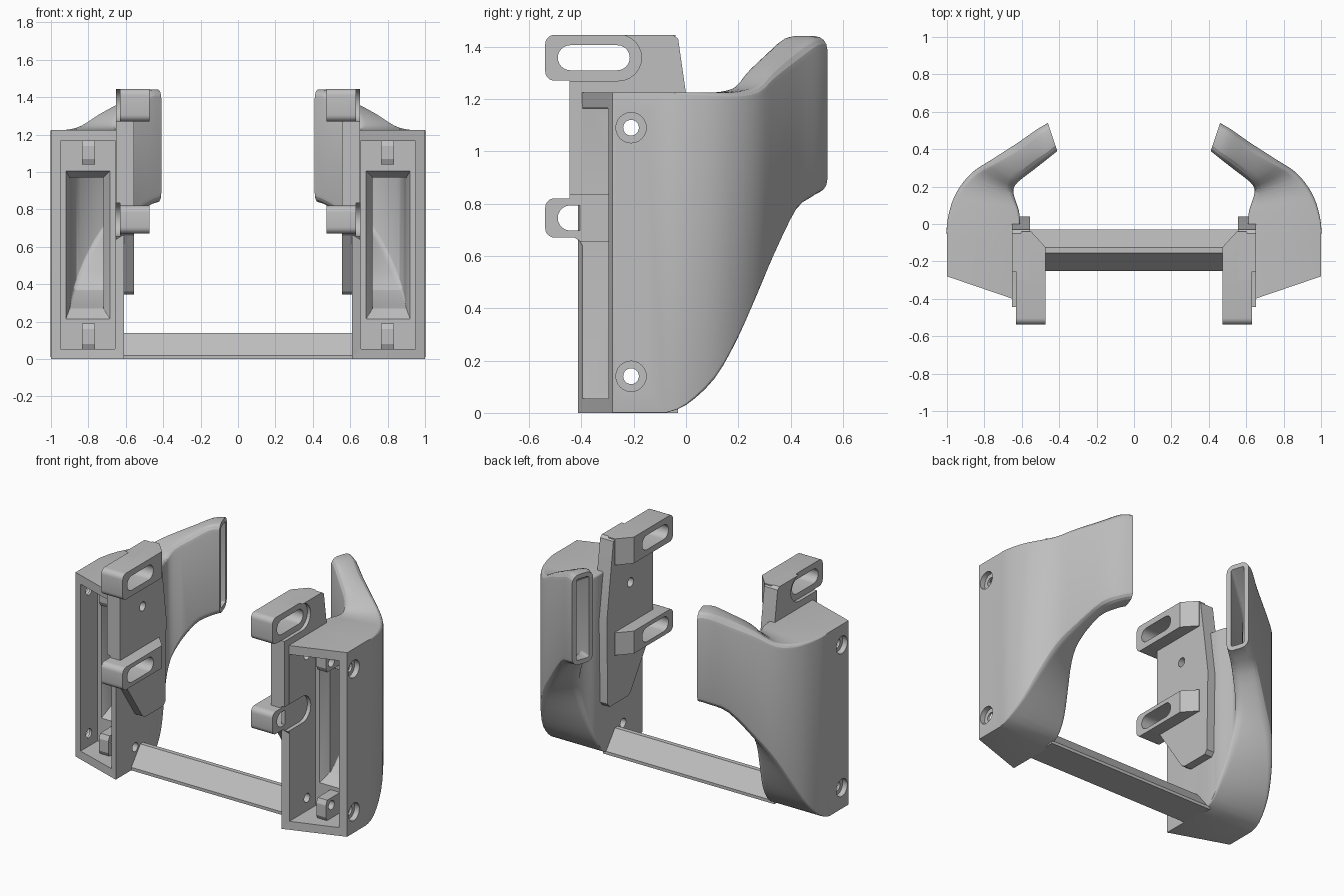
import bpy, bmesh, math
from mathutils import Vector

cube = bpy.data.objects.get("Cube")
if cube:
    bpy.data.objects.remove(cube, do_unlink=True)

grey = bpy.data.materials.new("light_grey_plastic")
grey.use_nodes = True
COLOR = (0.52, 0.52, 0.52, 1)
grey.diffuse_color = COLOR
grey.node_tree.nodes["Principled BSDF"].inputs["Base Color"].default_value = COLOR


def make(name, bm):
    bmesh.ops.recalc_face_normals(bm, faces=bm.faces)
    mesh = bpy.data.meshes.new(name)
    bm.to_mesh(mesh)
    bm.free()
    mesh.materials.append(grey)
    obj = bpy.data.objects.new(name, mesh)
    bpy.context.collection.objects.link(obj)
    return obj


def prism(points, axis, lo, hi):
    """Extrude a closed 2D outline along x (outline in y, z) or z (outline in x, y)."""
    bm = bmesh.new()
    place = (lambda p, d: (d, *p)) if axis == "x" else (lambda p, d: (*p, d))
    a = [bm.verts.new(place(p, lo)) for p in points]
    b = [bm.verts.new(place(p, hi)) for p in points]
    bm.faces.new(a)
    bm.faces.new(b)
    for i in range(len(a)):
        j = (i + 1) % len(a)
        bm.faces.new((a[i], a[j], b[j], b[i]))
    return bm


def stadium(y0, y1, z, r, n=12):
    """Slot outline; a circle when y1 - y0 equals 2r."""
    pts = []
    for cy, start in ((y1 - r, -math.pi / 2), (y0 + r, math.pi / 2)):
        for i in range(n + 1):
            t = start + math.pi * i / n
            pts.append((cy + r * math.cos(t), z + r * math.sin(t)))
    return [p for i, p in enumerate(pts) if math.dist(p, pts[i - 1]) > 1e-4]


def cut(obj, cutters):
    for points, lo, hi in cutters:
        tool = make("cutter", prism(points, "x", lo, hi))
        tool.hide_render = True
        mod = obj.modifiers.new("cut", "BOOLEAN")
        mod.operation, mod.solver, mod.object = "DIFFERENCE", "EXACT", tool
        activate(obj)
        bpy.ops.object.modifier_apply(modifier=mod.name)
        bpy.data.objects.remove(tool, do_unlink=True)


def activate(obj):
    bpy.ops.object.select_all(action="DESELECT")
    obj.select_set(True)
    bpy.context.view_layer.objects.active = obj


def finish(obj, angle=20):
    """Mirror to the other side and smooth the gentle curves."""
    activate(obj)
    mod = obj.modifiers.new("mirror", "MIRROR")
    mod.use_mirror_merge = False
    bpy.ops.object.modifier_apply(modifier=mod.name)
    bpy.ops.object.shade_smooth_by_angle(angle=math.radians(angle))


def smooth_path(rows, steps=3):
    """Catmull-Rom interpolation between section rows."""
    out = []
    for i in range(len(rows) - 1):
        quad = [rows[max(0, min(len(rows) - 1, i + k))] for k in (-1, 0, 1, 2)]
        for s in range(steps):
            t = s / steps
            out.append([b + 0.5 * t * (c - a + t * (2*a - 5*b + 4*c - d + t * (3*(b - c) + d - a)))
                        for a, b, c, d in zip(*quad)])
    return out + [rows[-1]]


def section(row, n=4):
    """Rounded upright rectangle between an inner and an outer wall point."""
    xi, yi, xo, yo, zb, zt, r = row
    inner, outer = Vector((xi, yi, 0)), Vector((xo, yo, 0))
    width = (outer - inner).length
    side = (outer - inner) / width
    r, zb = max(r, 0.002), max(zb, 0)
    pts = []
    for k, (u, z) in enumerate(((width - r, zt - r), (r, zt - r), (r, zb + r), (width - r, zb + r))):
        for i in range(n + 1):
            t = math.pi / 2 * (k + i / n)
            p = inner + side * (u + r * math.cos(t))
            pts.append((p.x, p.y, z + r * math.sin(t)))
    return pts


# Duct sections: inner x, y, outer x, y, bottom, top, corner radius
shell = [
    (.61, -.10, 1.0, -.08, 0, 1.225, 0),
    (.61, 0, 1.0, 0, .03, 1.225, .01),
    (.615, .07, .975, .11, .13, 1.225, .02),
    (.635, .13, .93, .20, .28, 1.228, .03),
    (.645, .18, .86, .28, .45, 1.25, .04),
    (.62, .225, .76, .345, .59, 1.315, .05),
    (.53, .295, .62, .435, .76, 1.39, .06),
    (.46, .35, .52, .505, .82, 1.435, .05),
    (.41, .39, .46, .54, .84, 1.44, .05),
]
passage = [
    (.72, -.06, .90, -.06, .27, .97, 0),
    (.68, .15, .88, .18, .37, 1.08, .02),
    (.69, .20, .82, .26, .52, 1.17, .03),
    (.65, .255, .735, .325, .67, 1.25, .03),
    (.55, .325, .605, .41, .82, 1.33, .03),
    (.42, .42, .45, .51, .87, 1.41, .015),
]
pocket = [
    (.655, -.395, .95, -.297, .055, 1.165, 0),
    (.655, -.12, .95, -.12, .055, 1.165, 0),
    (.685, -.12, .92, -.12, .215, 1.005, 0),
]
rows = [(.61, -.413, 1.0, -.28, 0, 1.225, 0)] + smooth_path(shell)
rows += list(reversed(pocket + smooth_path(passage)))
bm = bmesh.new()
rings = [[bm.verts.new(p) for p in section(row)] for row in rows]
for k, ring in enumerate(rings):
    prev = rings[k - 1]
    for i in range(len(ring)):
        bm.faces.new((prev[i - 1], prev[i], ring[i], ring[i - 1]))
duct = make("air_ducts", bm)

# Shared cutters: screw holes, bolt slots and slot clearances
SCREW_Y, SCREWS, LUGS = -.21, (.14, 1.09), ((.67, .82), (1.27, 1.445))


def disc(z, r):
    return stadium(SCREW_Y - r, SCREW_Y + r, z, r)


holes = [(disc(z, .03), .4, 1.2) for z in SCREWS]
bores = [(disc(z, .058), .965, 1.2) for z in SCREWS]
slots = [(stadium(-.49, -.215, (a + b) / 2, .048), .3, .7) for a, b in LUGS]
clearances = [(stadium(-.60, -.17, (a + b) / 2, .088), .63, .70) for a, b in LUGS]
cut(duct, holes + bores + clearances[:1])
finish(duct)

# Screw bosses inside the fan pocket
for name, lo, hi in (("lower_screw_boss", .05, .19), ("upper_screw_boss", 1.04, 1.17)):
    boss = make(name, prism([(-.115, lo), (-.255, lo), (-.27, lo + .03),
                             (-.27, hi - .03), (-.255, hi), (-.115, hi)], "x", .765, .835))
    cut(boss, holes)
    finish(boss)

# Mounting plates on the inner walls
outline = [(-.30, 1.445), (-.05, 1.445), (-.03, 1.43), (0, 1.22), (.04, .92),
           (.03, .37), (.01, .345), (-.18, .345), (-.21, .36), (-.41, .66),
           (-.445, .68), (-.445, 1.28), (-.30, 1.28)]
plate = make("mounting_plates", prism(outline, "x", .555, .653))
cut(plate, holes + slots + clearances)
finish(plate)

# Slotted lugs
for name, (lo, hi) in zip(("lower_lugs", "upper_lugs"), LUGS):
    bm = prism([(.472, -.538), (.63, -.538), (.63, -.10), (.60, -.04), (.55, -.04), (.472, -.125)],
               "z", lo, hi)
    front = [e for e in bm.edges if all(v.co.y < -.53 for v in e.verts)
             and abs(e.verts[0].co.z - e.verts[1].co.z) < .01]
    bmesh.ops.bevel(bm, geom=front, offset=.035, segments=5, profile=.5, affect="EDGES")
    lug = make(name, bm)
    cut(lug, slots)
    finish(lug)

# Cross beam joining the two ducts
beam = [(-.25, 0), (-.25, .02), (-.155, .14), (-.125, .14), (-.03, .02), (-.03, 0)]
make("cross_beam", prism(beam, "x", -.63, .63))
